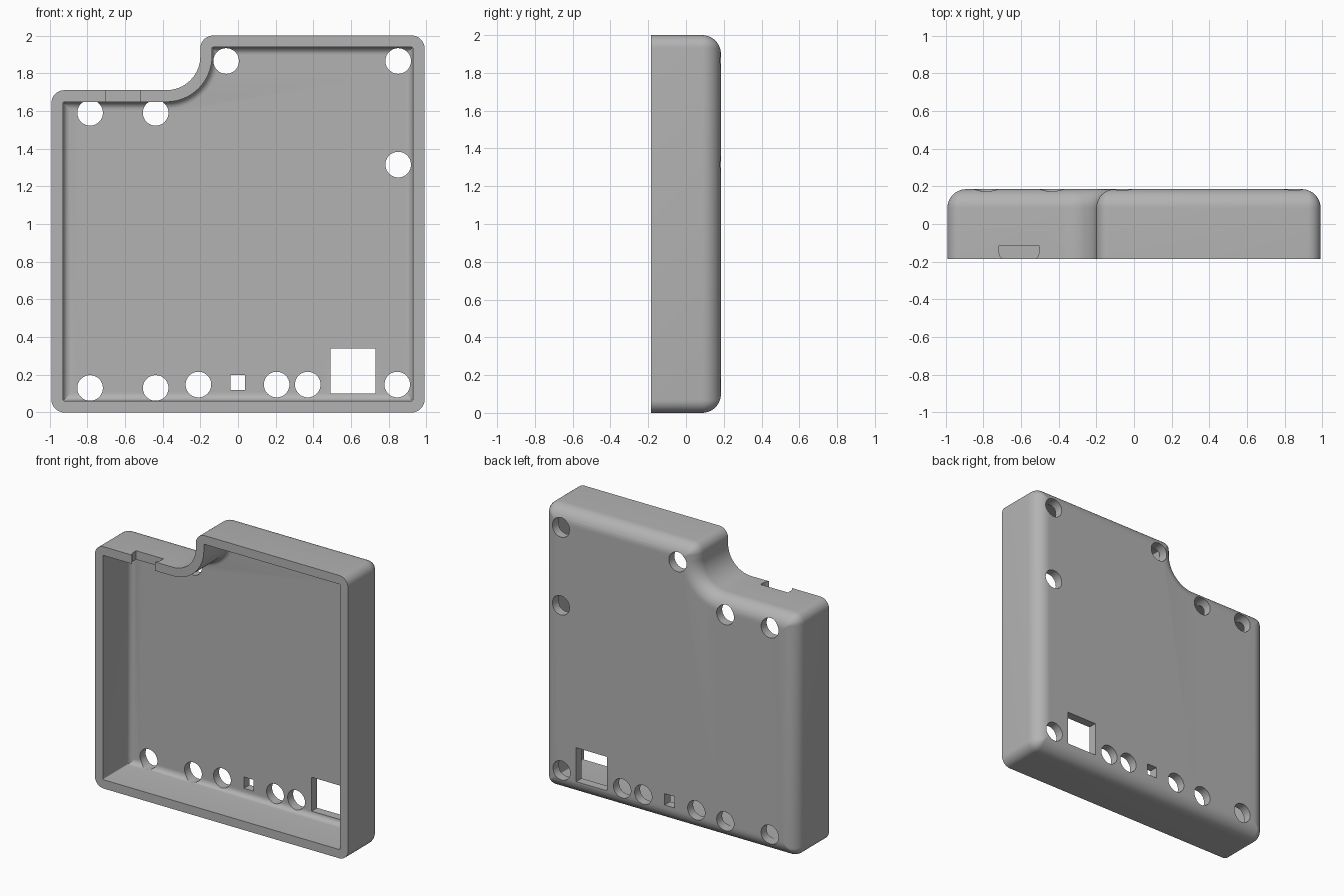
import bpy, bmesh, math

if "Cube" in bpy.data.objects:
    bpy.data.objects.remove(bpy.data.objects["Cube"])

BACK, FRONT = 0.185, -0.185
# corners of the stepped outline: x, z, inset direction x, inset direction z, radius (negative = concave)
CORNERS = [(-0.99, 0, 1, 1, 0.068), (0.99, 0, -1, 1, 0.068), (0.99, 2, -1, -1, 0.068),
           (-0.2, 2, 1, -1, 0.068), (-0.2, 1.71, 1, -1, -0.18), (-0.99, 1.71, 1, -1, 0.068)]
START = [180, 270, 0, 90, 0, 90]


def outline(inset):
    """Stepped outline moved inward, always with the same point count."""
    pts = []
    for (x, z, dx, dz, r), a0 in zip(CORNERS, START):
        x, z = x + dx * inset, z + dz * inset
        if r > 0:
            rad, sx, sz, sweep, n = max(r - inset, 0.002), dx, dz, 90, 8
        else:
            rad, sx, sz, sweep, n = -r + inset, -1, 1, -90, 16
        cx, cz = x + sx * rad, z + sz * rad
        for i in range(n + 1):
            a = math.radians(a0 + sweep * i / n)
            pts.append((cx + rad * math.cos(a), cz + rad * math.sin(a)))
    return pts


def loft(name, layers):
    """Solid through a list of (points, y) layers."""
    bm = bmesh.new()
    rings = [[bm.verts.new((x, y, z)) for x, z in pts] for pts, y in layers]
    for a, b in zip(rings, rings[1:]):
        for i in range(len(a)):
            j = (i + 1) % len(a)
            bm.faces.new((a[i], a[j], b[j], b[i]))
    bm.faces.new(rings[0])
    bm.faces.new(rings[-1])
    bmesh.ops.recalc_face_normals(bm, faces=bm.faces)
    me = bpy.data.meshes.new(name)
    bm.to_mesh(me)
    bm.free()
    ob = bpy.data.objects.new(name, me)
    bpy.context.collection.objects.link(ob)
    return ob


def tray(name, inset, front, back, radius, steps):
    """Stepped block with a rounded back edge."""
    layers = [(outline(inset), front)]
    for i in range(steps + 1):
        t = math.pi / 2 * i / steps
        layers.append((outline(inset + radius * (1 - math.cos(t))),
                       back - radius + radius * math.sin(t)))
    return loft(name, layers)


def circle(x, z, r=0.068, n=40):
    return [(x + r * math.cos(2 * math.pi * i / n), z + r * math.sin(2 * math.pi * i / n))
            for i in range(n)]


def rect(x0, x1, z0, z1):
    return [(x0, z0), (x1, z0), (x1, z1), (x0, z1)]


case = tray("case_shell", 0, FRONT, BACK, 0.1, 10)
cutters = [tray("cavity_cutter", 0.062, -0.3, BACK - 0.062, 0.038, 6)]

# round holes, indicator hole and display window in the back wall
holes = [circle(x, z) for x, z in [
    (-0.785, 0.13), (-0.437, 0.13), (-0.21, 0.148), (0.205, 0.148), (0.37, 0.148),
    (0.845, 0.148), (0.85, 1.315), (0.85, 1.865), (-0.063, 1.865),
    (-0.785, 1.59), (-0.437, 1.59)]]
holes += [rect(-0.04, 0.037, 0.12, 0.2), rect(0.49, 0.73, 0.1, 0.34)]
cutters += [loft("hole_cutter", [(h, 0.09), (h, 0.3)]) for h in holes]

# cable slot in the lower top wall, narrowing towards the open front
slot = [(-0.717, -0.115), (-0.717, -0.15), (-0.712, -0.168), (-0.7, -0.185), (-0.7, -0.25),
        (-0.52, -0.25), (-0.52, -0.185), (-0.508, -0.168), (-0.503, -0.15), (-0.503, -0.115)]
bm = bmesh.new()
low = [bm.verts.new((x, y, 1.6)) for x, y in slot]
high = [bm.verts.new((x, y, 1.8)) for x, y in slot]
for i in range(len(slot)):
    j = (i + 1) % len(slot)
    bm.faces.new((low[i], low[j], high[j], high[i]))
bm.faces.new(low)
bm.faces.new(high)
bmesh.ops.recalc_face_normals(bm, faces=bm.faces)
me = bpy.data.meshes.new("slot_cutter")
bm.to_mesh(me)
bm.free()
slot_ob = bpy.data.objects.new("slot_cutter", me)
bpy.context.collection.objects.link(slot_ob)
cutters.append(slot_ob)

# cut everything out of the shell
bpy.context.view_layer.objects.active = case
case.select_set(True)
for c in cutters:
    c.hide_render = True
    mod = case.modifiers.new("cut", 'BOOLEAN')
    mod.operation, mod.solver, mod.object = 'DIFFERENCE', 'EXACT', c
    bpy.ops.object.modifier_apply(modifier=mod.name)
for c in cutters:
    bpy.data.objects.remove(c)

grey = bpy.data.materials.new("plain grey")
grey.diffuse_color = (0.45, 0.45, 0.45, 1)
grey.use_nodes = True
grey.node_tree.nodes["Principled BSDF"].inputs["Base Color"].default_value = grey.diffuse_color
case.data.materials.clear()
case.data.materials.append(grey)
for p in case.data.polygons:
    p.material_index = 0
bpy.ops.object.shade_smooth_by_angle(angle=math.radians(30))
